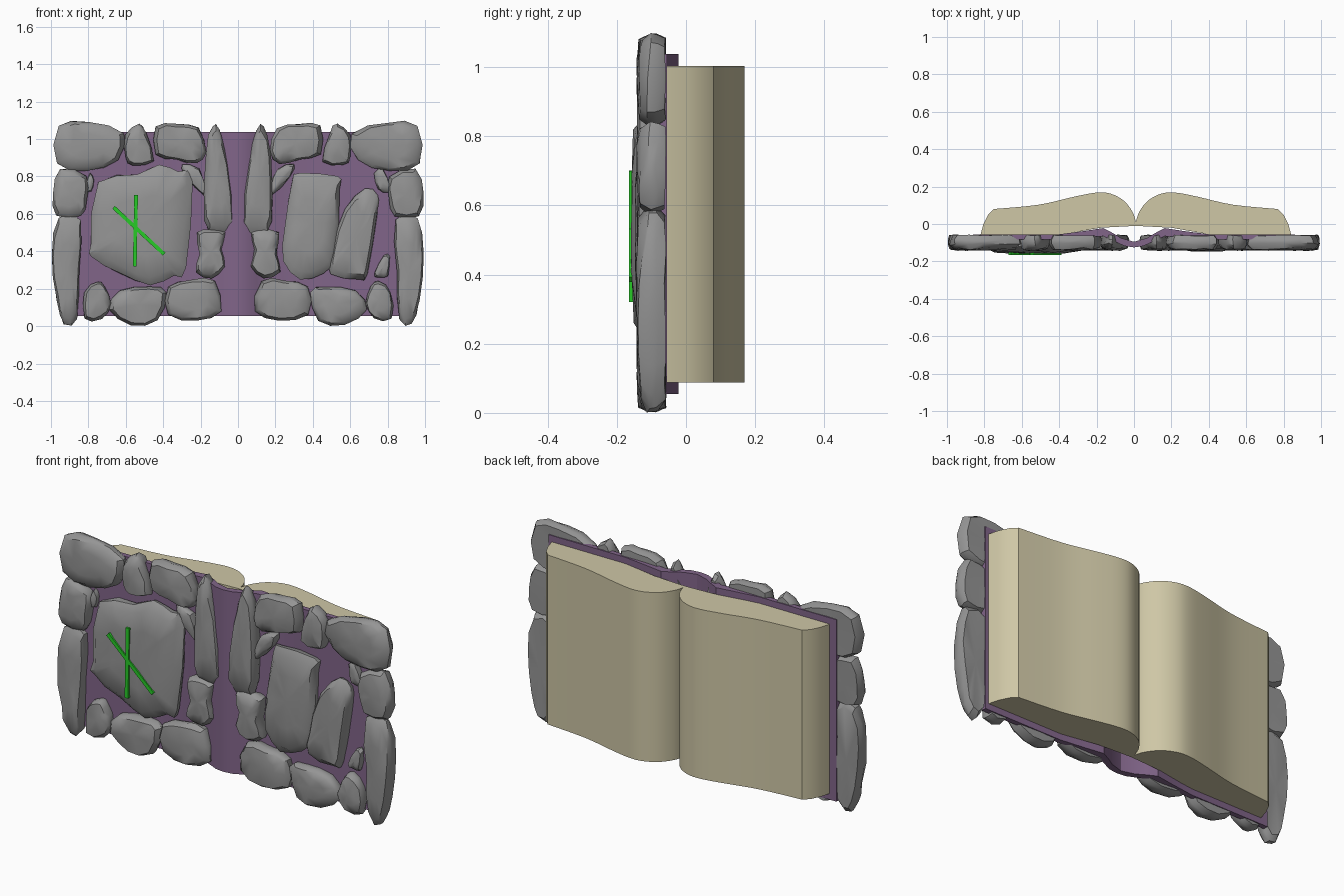
import bpy, bmesh, random
from mathutils import Vector
from math import radians

if "Cube" in bpy.data.objects:
    bpy.data.objects.remove(bpy.data.objects["Cube"])

random.seed(4)


def material(name, rgb):
    m = bpy.data.materials.new(name)
    m.diffuse_color = (*rgb, 1)
    m.use_nodes = True
    m.node_tree.nodes["Principled BSDF"].inputs["Base Color"].default_value = m.diffuse_color
    return m


purple = material("purple_leather", (0.22, 0.13, 0.25))
cream = material("paper", (0.62, 0.57, 0.38))
green = material("green_inlay", (0.02, 0.6, 0.02))
STONE = material("stone", (0.3, 0.3, 0.3))


def finish(name, bm, mat, angle):
    bmesh.ops.recalc_face_normals(bm, faces=bm.faces)
    me = bpy.data.meshes.new(name)
    bm.to_mesh(me)
    bm.free()
    ob = bpy.data.objects.new(name, me)
    bpy.context.collection.objects.link(ob)
    me.materials.append(mat)
    bpy.ops.object.select_all(action='DESELECT')
    bpy.context.view_layer.objects.active = ob
    ob.select_set(True)
    bpy.ops.object.shade_smooth_by_angle(angle=radians(angle))
    return ob


def spline(pts, n, closed):
    """Catmull-Rom curve through 2D points, n samples per span."""
    p = [Vector(q) for q in pts]
    k = len(p)
    get = (lambda i: p[i % k]) if closed else (lambda i: p[max(0, min(k - 1, i))])
    out = []
    for i in range(k if closed else k - 1):
        a, b, c, d = (get(i + j) for j in (-1, 0, 1, 2))
        for s in range(n):
            t = s / n
            out.append(0.5 * (2 * b + (c - a) * t + (2 * a - 5 * b + 4 * c - d) * t * t
                              + (3 * b - a - 3 * c + d) * t ** 3))
    return out if closed else out + [p[-1]]


def extrude_z(name, profile, z0, z1, mat, angle=30):
    """Plan-view (x, y) outline raised from z0 to z1."""
    bm = bmesh.new()
    f = bm.faces.new([bm.verts.new((x, y, z0)) for x, y in profile])
    r = bmesh.ops.extrude_face_region(bm, geom=[f])
    bmesh.ops.translate(bm, vec=(0, 0, z1 - z0),
                        verts=[v for v in r['geom'] if isinstance(v, bmesh.types.BMVert)])
    return finish(name, bm, mat, angle)


def stone(name, outline, front=-0.14, rough=0.007):
    """Lumpy rock: stacked rings of a front-view (x, z) outline."""
    pts = spline(outline, 2, True)
    c = sum(pts, Vector((0, 0))) / len(pts)
    back = -0.06
    rings = []
    bm = bmesh.new()
    for scale, t in ((0.9, 0), (0.99, 0.3), (1.0, 0.6), (0.87, 0.9), (0.5, 1.0)):
        ring = []
        for p in pts:
            q = c + (p - c) * scale
            y = back + (front - back) * t
            j = rough if 0 < t < 1 else rough * 0.5
            ring.append(bm.verts.new((q.x + random.uniform(-j, j) * 0.5,
                                      y + random.uniform(-j, j),
                                      max(0, q.y + random.uniform(-j, j) * 0.5))))
        rings.append(ring)
    n = len(pts)
    for a, b in zip(rings, rings[1:]):
        for i in range(n):
            bm.faces.new((a[i], a[(i + 1) % n], b[(i + 1) % n], b[i]))
    for ring, y in ((rings[0], back), (rings[-1], front - 0.002)):
        v = bm.verts.new((c.x, y, c.y))
        for i in range(n):
            bm.faces.new((ring[i], ring[(i + 1) % n], v))
    return finish(name, bm, STONE, 40)


# Cover: two flat boards joined by a sunken spine
inner = [(0.86, -0.055), (0.40, -0.055), (0.27, -0.038), (0.165, -0.022),
         (0.11, -0.05), (0.07, -0.075), (0, -0.095)]
outer = [(0.86, -0.082), (0.40, -0.082), (0.165, -0.065), (0.10, -0.095),
         (0.05, -0.118), (0, -0.125)]
half_in = inner + [(-x, y) for x, y in inner[-2::-1]]
half_out = outer + [(-x, y) for x, y in outer[-2::-1]]
extrude_z("cover", half_in + half_out[::-1], 0.055, 1.037, purple)

# Page blocks: wavy open pages, mirrored about the gutter
wave = spline([(0.01, 0.01), (0.028, 0.065), (0.075, 0.125), (0.145, 0.162), (0.22, 0.168),
               (0.34, 0.146), (0.53, 0.103), (0.77, 0.08)], 4, False)
pages = [tuple(p) for p in wave] + [(0.80, 0.05), (0.825, 0.0), (0.84, -0.055),
                                    (0.40, -0.055), (0.2, -0.02), (0.01, -0.01)]
extrude_z("right_pages", pages, 0.088, 1.003, cream)
extrude_z("left_pages", [(0.02 - x, y) for x, y in pages], 0.088, 1.003, cream)

# Border and spine stones, mirrored left to right
paired = {
    "top_corner_stone": [(.61, 1.03), (.80, 1.09), (.96, 1.07), (.97, .87), (.81, .83), (.64, .89)],
    "top_small_stone": [(.45, .88), (.49, 1.03), (.53, 1.08), (.60, 1.02), (.60, .90), (.56, .86)],
    "top_wide_stone": [(.17, .93), (.21, 1.06), (.33, 1.08), (.44, 1.07), (.44, .92), (.33, .89),
                       (.22, .87)],
    "spine_tall_stone": [(.025, .54), (.055, .87), (.10, 1.05), (.135, 1.07), (.175, .92),
                         (.18, .56), (.12, .50)],
    "spine_low_stone": [(.07, .50), (.14, .515), (.22, .50), (.205, .385), (.225, .29), (.14, .255),
                        (.07, .32), (.09, .41)],
    "side_upper_stone": [(.81, .80), (.95, .84), (.99, .71), (.97, .59), (.84, .59), (.81, .68)],
    "side_lower_stone": [(.84, .57), (.96, .58), (.995, .385), (.97, .14), (.93, .01), (.86, .04),
                         (.85, .30)],
    "bottom_small_stone": [(.68, .12), (.71, .21), (.75, .24), (.82, .18), (.82, .04), (.73, .04)],
    "bottom_middle_stone": [(.385, .18), (.47, .21), (.63, .19), (.69, .09), (.57, .005), (.43, .03)],
    "bottom_wide_stone": [(.09, .08), (.125, .24), (.25, .245), (.375, .21), (.375, .06), (.22, .03)],
    "spine_chip": [(.30, .865), (.28, .80), (.18, .70), (.17, .74), (.21, .84)],
}
for name, pts in paired.items():
    front = -0.115 if "chip" in name else -0.14
    stone("right_" + name, pts, front)
    stone("left_" + name, [(-x, z) for x, z in pts], front)

# Single chips and the large panel stones
stone("right_upper_chip", [(.73, .82), (.775, .84), (.815, .74), (.80, .715), (.75, .73)], -0.115)
stone("right_lower_chip", [(.73, .28), (.78, .38), (.81, .37), (.80, .27), (.75, .26)], -0.115)
stone("left_upper_chip", [(-.81, .77), (-.79, .82), (-.77, .78), (-.785, .72), (-.81, .73)], -0.11, .003)
stone("right_inner_slab", [(.245, .35), (.25, .53), (.29, .78), (.33, .815), (.53, .80), (.545, .73),
                           (.52, .39), (.46, .28), (.33, .25)], -0.145)
stone("right_outer_slab", [(.495, .28), (.50, .385), (.57, .63), (.68, .735), (.745, .70),
                           (.745, .60), (.69, .28), (.65, .25)])
stone("left_large_slab", [(-.785, .44), (-.75, .77), (-.54, .81), (-.42, .86), (-.32, .83),
                          (-.245, .78), (-.28, .31), (-.34, .27), (-.47, .22), (-.63, .28),
                          (-.78, .37)], -0.156)

# Plain green inlay strips set into the large slab
for i, (a, b) in enumerate((((-.545, .70), (-.552, .32)), ((-.665, .635), (-.395, .385)))):
    a, b = Vector((a[0], 0, a[1])), Vector((b[0], 0, b[1]))
    bm = bmesh.new()
    bmesh.ops.create_cube(bm, size=1)
    bmesh.ops.scale(bm, vec=(0.024, 0.02, (a - b).length), verts=bm.verts)
    bar = finish(f"inlay_strip_{i + 1}", bm, green, 30)
    bar.rotation_euler = (a - b).to_track_quat('Z', 'Y').to_euler()
    bar.location = (a + b) / 2 + Vector((0, -0.153, 0))
